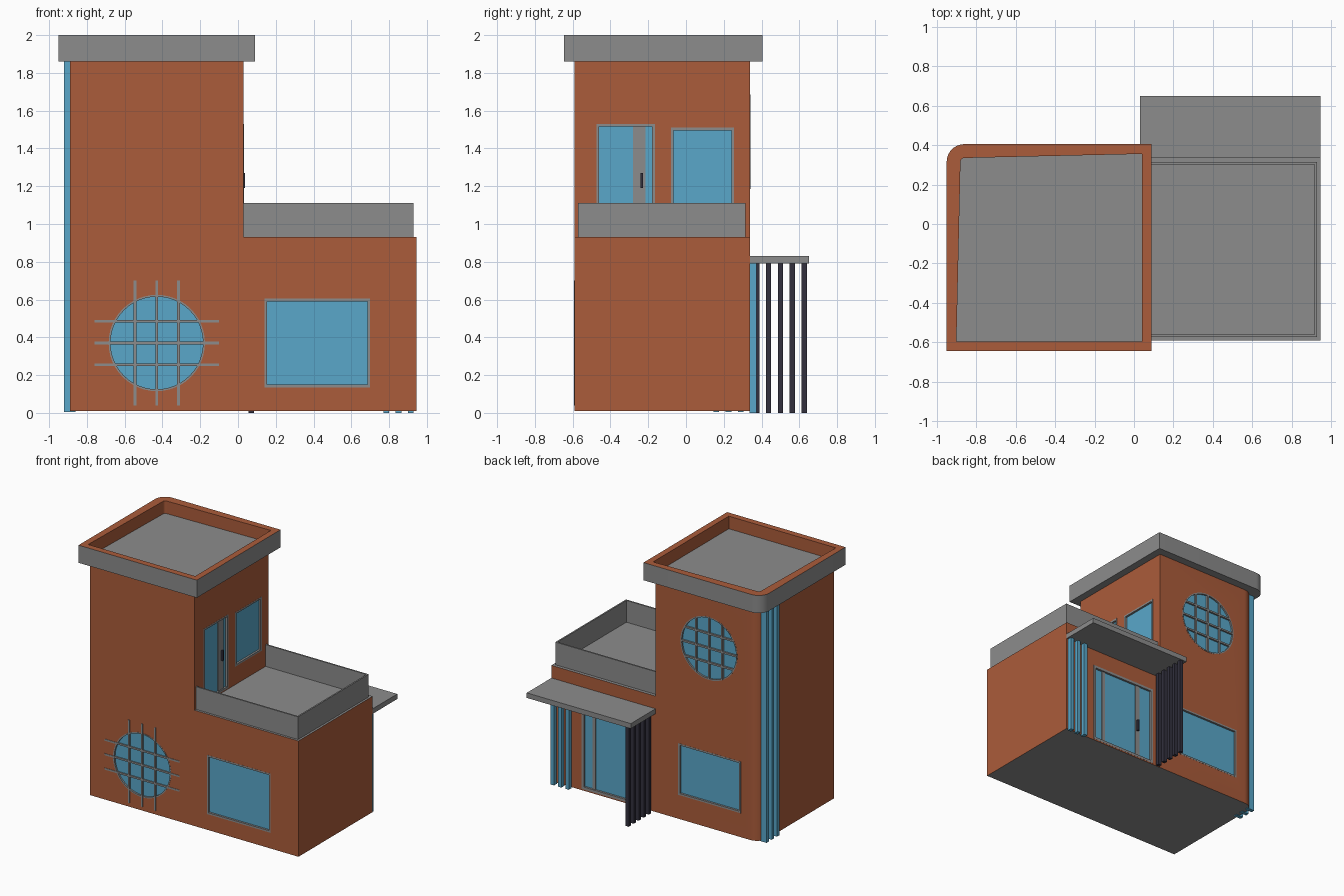
import bpy, bmesh, math
from mathutils import Matrix, Vector

if "Cube" in bpy.data.objects:
    bpy.data.objects.remove(bpy.data.objects["Cube"])


def material(name, rgb):
    m = bpy.data.materials.new(name)
    m.diffuse_color = (*rgb, 1)
    m.use_nodes = True
    m.node_tree.nodes["Principled BSDF"].inputs["Base Color"].default_value = m.diffuse_color
    return m


BRICK = material("terracotta", (0.41, 0.107, 0.043))
GRAY = material("concrete gray", (0.265, 0.265, 0.265))
BLUE = material("glass blue", (0.1, 0.39, 0.59))
DARK = material("dark slate", (0.032, 0.03, 0.048))


def finish(name, bm, *mats):
    bmesh.ops.recalc_face_normals(bm, faces=bm.faces)
    me = bpy.data.meshes.new(name)
    bm.to_mesh(me)
    bm.free()
    for m in mats:
        me.materials.append(m)
    ob = bpy.data.objects.new(name, me)
    bpy.context.collection.objects.link(ob)
    return ob


def add_box(bm, a, b):
    a, b = Vector(a), Vector(b)
    mat = Matrix.Translation((a + b) / 2) @ Matrix.Diagonal([abs(v) for v in b - a] + [1])
    bmesh.ops.create_cube(bm, size=1, matrix=mat)


def boxes(name, mat, pairs):
    bm = bmesh.new()
    for a, b in pairs:
        add_box(bm, a, b)
    return finish(name, bm, mat)


def smooth(ob):
    bpy.ops.object.select_all(action='DESELECT')
    ob.select_set(True)
    bpy.context.view_layer.objects.active = ob
    bpy.ops.object.shade_smooth_by_angle(angle=math.radians(30))


def round_corner(bm, x, y, r):
    edges = [e for e in bm.edges if all(abs(v.co.x - x) < 1e-4 and abs(v.co.y - y) < 1e-4 for v in e.verts)]
    bmesh.ops.bevel(bm, geom=edges, offset=r, segments=10, profile=0.5, affect='EDGES')
    bm.normal_update()


# Wall coordinates: u along the wall, z up, d outward
WALLS = {
    "front": lambda u, z, d: (u, -0.59 - d, z),
    "back": lambda u, z, d: (u, 0.34 + d, z),
    "tower_right": lambda u, z, d: (0.03 + d, u, z),
}
cutters = bmesh.new()


def wall_box(wall, u0, u1, z0, z1, d0, d1):
    w = WALLS[wall]
    return w(u0, z0, d0), w(u1, z1, d1)


def opening(name, wall, u0, u1, z0, z1, f=0.014, stiles=()):
    """Rectangular hole with frame, optional stiles and recessed glass."""
    add_box(cutters, *wall_box(wall, u0, u1, z0, z1, -0.03, 0.05))
    bars = [(u0, u0 + f, z0, z1), (u1 - f, u1, z0, z1),
            (u0 + f, u1 - f, z0, z0 + f), (u0 + f, u1 - f, z1 - f, z1)]
    pairs = [wall_box(wall, *b, -0.03, 0.001) for b in bars]
    pairs += [wall_box(wall, a, b, z0 + f, z1 - f, -0.03, -0.008) for a, b in stiles]
    boxes(name + "_frame", GRAY, pairs)
    boxes(name + "_glass", BLUE, [wall_box(wall, u0 + f, u1 - f, z0 + f, z1 - f, -0.03, -0.015)])


def disc(bm, wall, u, z, r, d0, d1):
    mat = Matrix.Translation(WALLS[wall](u, z, (d0 + d1) / 2)) @ Matrix.Rotation(math.pi / 2, 4, 'X')
    bmesh.ops.create_cone(bm, cap_ends=True, segments=48, radius1=r, radius2=r, depth=d1 - d0, matrix=mat)


def round_window(name, wall, u, z, r, reach, d0, d1):
    disc(cutters, wall, u, z, r, -0.03, 0.05)
    bm = bmesh.new()
    disc(bm, wall, u, z, r - 0.01, -0.03, -0.012)
    smooth(finish(name + "_glass", bm, BLUE))
    # ring frame
    bm = bmesh.new()
    prof = [(r - 0.01, -0.03), (r, -0.03), (r, 0.001), (r - 0.01, 0.001)]
    vs = [bm.verts.new(WALLS[wall](u + a, z, d)) for a, d in prof]
    es = [bm.edges.new((vs[i], vs[(i + 1) % 4])) for i in range(4)]
    bmesh.ops.spin(bm, geom=vs + es, cent=WALLS[wall](u, z, 0), axis=(0, 1, 0),
                   angle=2 * math.pi, steps=48, use_merge=True)
    bmesh.ops.remove_doubles(bm, verts=bm.verts, dist=1e-5)
    smooth(finish(name + "_ring", bm, GRAY))
    # three by three grid bars
    pairs = []
    for o in (-0.115, 0, 0.115):
        h = reach or math.sqrt((r - 0.005) ** 2 - o * o)
        pairs.append(wall_box(wall, u + o - 0.007, u + o + 0.007, z - h, z + h, d0, d1))
        pairs.append(wall_box(wall, u - h, u + h, z + o - 0.007, z + o + 0.007, d0, d1))
    boxes(name + "_bars", GRAY, pairs)


# L-shaped body: tower and low wing from one profile
bm = bmesh.new()
L = [(-0.89, 0.01), (0.945, 0.01), (0.945, 0.93), (0.03, 0.93), (0.03, 1.87), (-0.89, 1.87)]
face = bm.faces.new([bm.verts.new((x, -0.59, z)) for x, z in L])
ext = bmesh.ops.extrude_face_region(bm, geom=[face])
bmesh.ops.translate(bm, vec=(0, 0.93, 0), verts=[g for g in ext["geom"] if isinstance(g, bmesh.types.BMVert)])
bmesh.ops.recalc_face_normals(bm, faces=bm.faces)
round_corner(bm, -0.89, 0.34, 0.09)
for f in bm.faces:
    f.material_index = 1 if abs(f.normal.z) > 0.9 else 0
body = finish("building_body", bm, BRICK, GRAY)

# Windows and doors
opening("front_window", "front", 0.14, 0.70, 0.135, 0.605)
opening("back_window", "back", -0.72, -0.17, 0.20, 0.61)
opening("terrace_window", "tower_right", -0.08, 0.255, 1.08, 1.51)
opening("terrace_door", "tower_right", -0.475, -0.165, 0.945, 1.53, stiles=[(-0.28, -0.215)])
opening("entrance_door", "back", 0.10, 0.68, 0.02, 0.66, f=0.02, stiles=[(0.565, 0.59), (0.225, 0.265)])
round_window("front_round_window", "front", -0.43, 0.37, 0.255, 0.33, -0.006, 0.003)
round_window("back_round_window", "back", -0.44, 1.435, 0.25, None, -0.02, 0.002)
boxes("terrace_door_handle", DARK, [wall_box("tower_right", -0.242, -0.227, 1.19, 1.27, -0.01, 0.008)])
boxes("entrance_door_handle", DARK, [wall_box("back", 0.24, 0.255, 0.25, 0.34, -0.01, 0.012)])

# Cut all openings in the body
cutter = finish("opening_cutter", cutters, BRICK)
cutter.hide_render = True
mod = body.modifiers.new("openings", 'BOOLEAN')
mod.operation = 'DIFFERENCE'
mod.solver = 'EXACT'
mod.object = cutter
bpy.context.view_layer.objects.active = body
bpy.ops.object.modifier_apply(modifier=mod.name)
bpy.data.objects.remove(cutter)
smooth(body)

# Tower roof cap: gray sides, terracotta rim and inner walls, sunk gray floor
bm = bmesh.new()
add_box(bm, (-0.95, -0.645, 1.86), (0.09, 0.405, 2.0))
round_corner(bm, -0.95, 0.405, 0.09)
for f in bm.faces:
    f.material_index = 1
top = max(bm.faces, key=lambda f: f.calc_center_median().z)
rim = bmesh.ops.inset_region(bm, faces=[top], thickness=0.07)["faces"]
floor = bmesh.ops.extrude_discrete_faces(bm, faces=[top])["faces"][0]
bmesh.ops.translate(bm, vec=(0, 0, -0.1), verts=floor.verts)
bm.normal_update()
floor_z = floor.calc_center_median().z
for f in bm.faces:
    c = f.calc_center_median()
    inner = floor_z + 0.01 < c.z < 1.97 and -0.9 < c.x < 0.05 and -0.6 < c.y < 0.36
    f.material_index = 0 if inner or (c.z > 1.99) else 1
smooth(finish("roof_cap", bm, BRICK, GRAY))

# Terrace parapet and floor
boxes("terrace_parapet", GRAY, [
    ((0.03, -0.572, 0.93), (0.928, -0.56, 1.11)),
    ((0.03, 0.303, 0.93), (0.928, 0.315, 1.11)),
    ((0.916, -0.56, 0.93), (0.928, 0.303, 1.11)),
    ((0.03, -0.56, 0.925), (0.916, 0.303, 0.937))])

# Entrance canopy with slat screens
boxes("entrance_canopy", GRAY, [((0.03, 0.34, 0.79), (0.945, 0.65, 0.83))])
boxes("canopy_screen_slats", DARK, [((0.055, y, 0), (0.085, y + 0.028, 0.79))
                                    for y in [0.36 + 0.063 * i for i in range(5)]])
boxes("entrance_slats", BLUE, [((x, 0.335, 0), (x + 0.03, 0.372, 0.79)) for x in (0.77, 0.835, 0.90)])

# Tall slats on the left wall by the rounded corner
boxes("tower_slats", BLUE, [((-0.922, y, 0.005), (-0.86, y + 0.03, 1.86)) for y in (0.145, 0.21, 0.275)])
